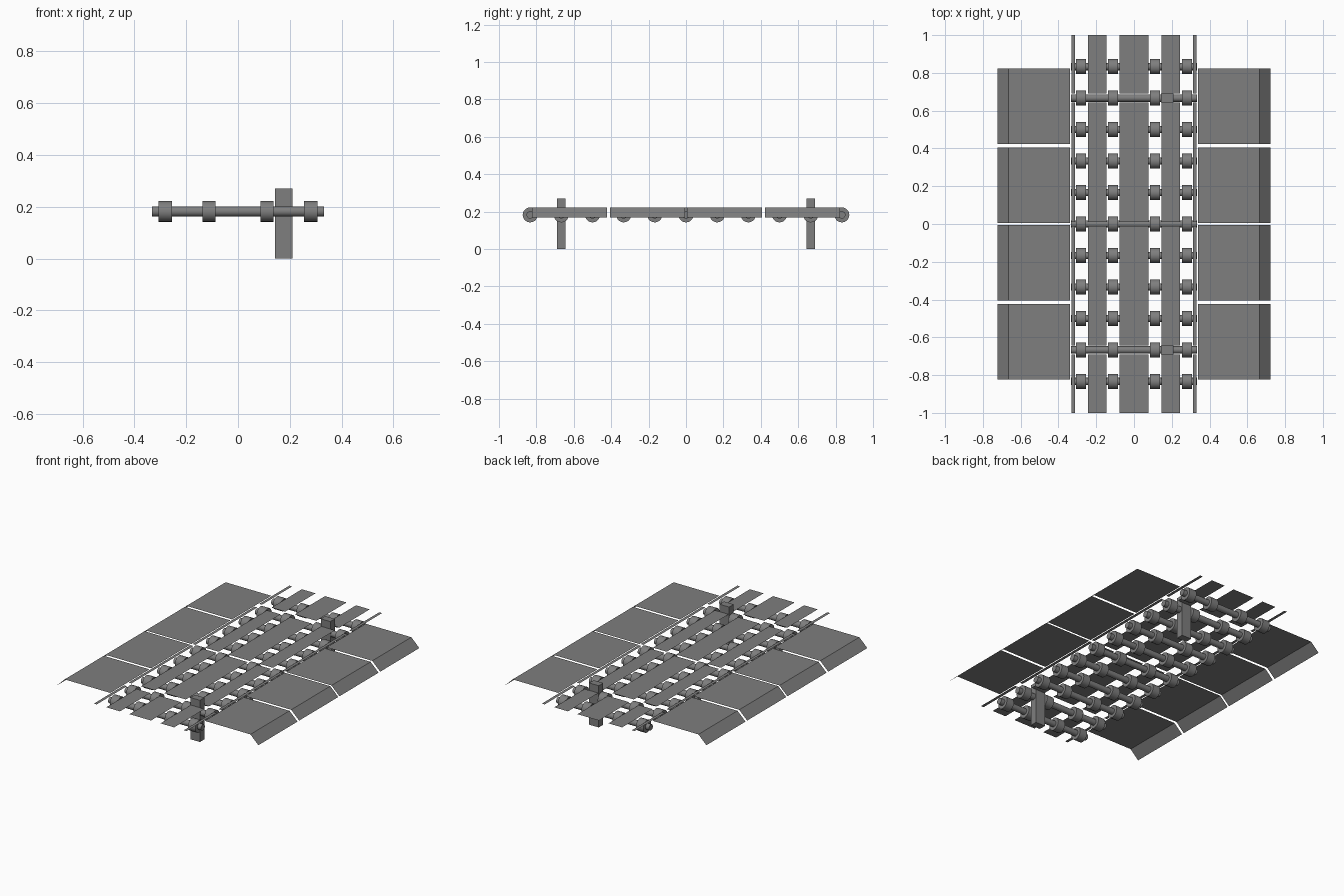
import bpy, bmesh
from mathutils import Matrix, Vector

default = bpy.data.objects.get("Cube")
if default:
    bpy.data.objects.remove(default, do_unlink=True)

grey = bpy.data.materials.new("steel grey")
grey.use_nodes = True
colour = (0.21, 0.21, 0.21, 1)
grey.diffuse_color = colour
grey.node_tree.nodes["Principled BSDF"].inputs["Base Color"].default_value = colour

DECK = 0.222      # height of the sheet surface
AXIS = 0.182      # height of the roller axes
POST_Y = 2 / 3    # distance of the posts from the middle


def finish(name, bm):
    mesh = bpy.data.meshes.new(name)
    bm.to_mesh(mesh)
    bm.free()
    mesh.materials.append(grey)
    obj = bpy.data.objects.new(name, mesh)
    bpy.context.collection.objects.link(obj)
    return obj


def sheet(bm, profile, y0, y1):
    """Thin sheet: an (x, z) profile swept from y0 to y1, facing up."""
    rows = [[bm.verts.new((x, y, z)) for x, z in sorted(profile)] for y in (y0, y1)]
    for i in range(len(profile) - 1):
        bm.faces.new((rows[0][i], rows[0][i + 1], rows[1][i + 1], rows[1][i]))


def cylinder(bm, x, y, radius, width):
    """Cylinder lying along x, with smooth sides and sharp rims."""
    place = Matrix.Translation((x, y, AXIS)) @ Matrix.Rotation(1.5707963, 4, 'Y')
    made = bmesh.ops.create_cone(bm, cap_ends=True, segments=20, radius1=radius,
                                 radius2=radius, depth=width, matrix=place)
    for f in {f for v in made["verts"] for f in v.link_faces}:
        f.smooth = len(f.verts) == 4
        if not f.smooth:
            for e in f.edges:
                e.smooth = False


# Side platforms with a folded-down outer lip
for side, label in ((1, "left"), (-1, "right")):
    bm = bmesh.new()
    profile = [(side * x, z) for x, z in ((0.338, DECK), (0.665, DECK), (0.722, 0.167))]
    for centre in (-0.623, -0.206, 0.206, 0.623):
        sheet(bm, profile, centre - 0.2, centre + 0.2)
    finish(label + "_platform", bm)

# Long deck strips, split at the middle and at the posts
spans = ((0.01, POST_Y - 0.023), (POST_Y + 0.023, 1.0))
strips = {"centre_strip": (-0.077, 0.077), "left_strip": (0.145, 0.243),
          "right_strip": (-0.243, -0.145), "left_rail": (0.312, 0.332),
          "right_rail": (-0.332, -0.312)}
for name, (x0, x1) in strips.items():
    bm = bmesh.new()
    for a, b in spans:
        sheet(bm, [(x0, DECK), (x1, DECK)], a, b)
        sheet(bm, [(x0, DECK), (x1, DECK)], -b, -a)
    finish(name, bm)

# Rows of rollers on cross axles
axles, rollers = bmesh.new(), bmesh.new()
for row in range(-5, 6):
    y = row / 6
    cylinder(axles, 0, y, 0.0195, 0.665)
    for x in (-0.28, -0.112, 0.112, 0.28):
        cylinder(rollers, x, y, 0.04, 0.052)
finish("axles", axles)
finish("rollers", rollers)

# Two upright posts
for sign, name in ((-1, "front_post"), (1, "back_post")):
    bm = bmesh.new()
    place = Matrix.Translation((0.176, sign * POST_Y, 0.135))
    size = Matrix.Diagonal(Vector((0.068, 0.046, 0.27, 1)))
    bmesh.ops.create_cube(bm, size=1, matrix=place @ size)
    finish(name, bm)
